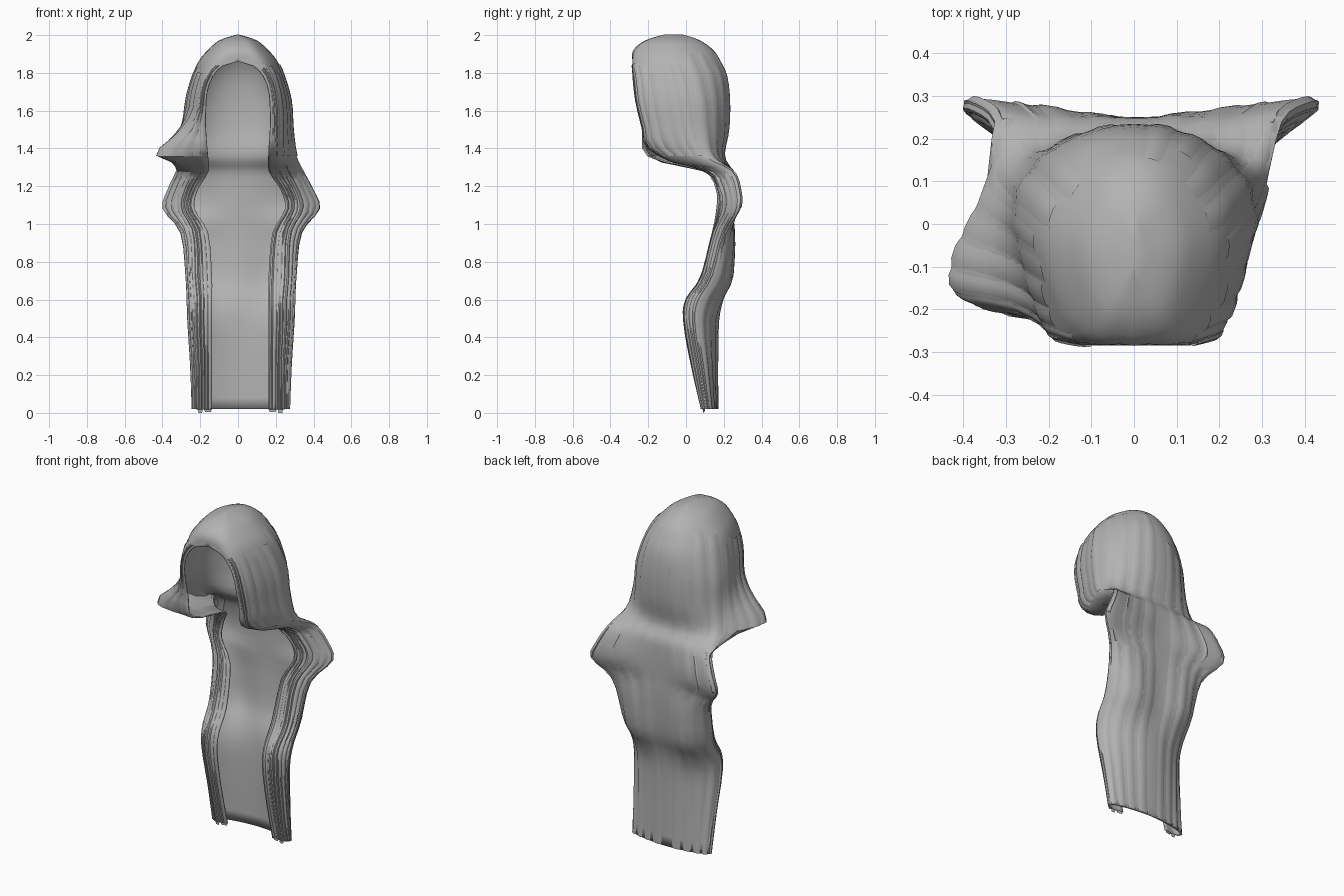
import bpy, bmesh, math, random
from mathutils import Vector

if "Cube" in bpy.data.objects:
    bpy.data.objects.remove(bpy.data.objects["Cube"])

random.seed(4)
grey = bpy.data.materials.new("hair grey")
grey.diffuse_color = (0.45, 0.45, 0.45, 1)
grey.use_nodes = True
grey.node_tree.nodes["Principled BSDF"].inputs["Base Color"].default_value = grey.diffuse_color

# Cross-section levels: z, back y, half width, y of widest point,
# front corner x and y, inner edge x and y
LEVELS = [
    (0.02, .165, .255, .12, .22, .09, .15, .10),
    (0.25, .165, .265, .09, .22, .04, .15, .04),
    (0.48, .17, .28, .06, .23, .00, .15, .00),
    (0.60, .188, .285, .08, .23, .01, .15, .02),
    (0.72, .225, .29, .15, .24, .09, .15, .09),
    (0.95, .245, .32, .21, .25, .15, .17, .15),
    (1.08, .245, .42, .28, .31, .20, .24, .17),
    (1.18, .245, .39, .28, .29, .19, .22, .17),
    (1.28, .24, .34, .24, .24, .12, .16, .10),
    (1.36, .20, .305, .10, .22, -.15, .16, -.20),
    (1.50, .225, .285, .05, .22, -.19, .17, -.23),
    (1.65, .23, .275, .03, .215, -.225, .17, -.265),
    (1.78, .215, .24, .00, .185, -.24, .14, -.28),
    (1.86, .18, .205, -.03, .14, -.255, .00, -.28),
    (1.92, .14, .155, -.05, .10, -.24, .00, -.275),
    (1.97, .07, .095, -.06, .06, -.19, .00, -.21),
    (2.00, -.02, .00, -.07, .00, -.10, .00, -.11),
]
TOP = len(LEVELS) - 1
# Roundness of the back by level index
ROUND = [(0, .66), (2, .7), (3, .9), (4, 1.2), (5, 1.2), (6, .3), (7, .3), (8, .75), (TOP, .76)]


def spline(a, b, c, d, f):
    return b + 0.5 * f * (c - a + f * (2*a - 5*b + 4*c - d + f * (3*(b - c) + d - a)))


def level(t):
    i = min(int(t), TOP - 1)
    rows = [LEVELS[max(0, min(TOP, i + k))] for k in (-1, 0, 1, 2)]
    return [spline(*v, t - i) for v in zip(*rows)]


def roundness(t):
    for (a, ra), (b, rb) in zip(ROUND, ROUND[1:]):
        if t <= b:
            return ra + (rb - ra) * (t - a) / (b - a)
    return ROUND[-1][1]


def surf(side, t, u):
    """Point on one half of the hair: u runs from the back centre to the front edge."""
    z, yb, w, ys, xf, yc, xi, yi = level(t)
    if z > 1.6:                                   # arch of the face opening
        xi = 0.17 * max(0, 1 - ((z - 1.6) / 0.26) ** 2.7) ** 0.5 if z < 1.86 else 0
    if t >= 13:
        xi = 0
    if side < 0:                                  # flicked-out lock on one side
        if z < 1.3:
            w *= 0.96
        flare = max(0, 1 - (z - 1.37) / 0.25) ** 1.6 if z > 1.37 else max(0, 1 - (1.37 - z) / 0.08)
        w += 0.03 * flare
        xf += (0.45 - xf) * flare
        yc += (-0.155 - yc) * flare
    else:                                         # tapered lock end on the other side
        taper = max(0, 1 - abs(z - 1.36) / 0.08)
        yc += 0.05 * taper
        yi += 0.06 * taper
    pts = [Vector((0, yb)), Vector((.62 * w, ys + roundness(t) * (yb - ys))), Vector((w, ys)),
           Vector((xf, yc)), Vector((xi, yi))]
    pts = [Vector((-pts[1].x, pts[1].y))] + pts + [pts[-1] * 2 - pts[-2]]
    k = min(int(u * 4), 3)
    p = spline(*pts[k:k + 4], u * 4 - k)
    shift = 0.012 * max(0, min(1, (1.4 - z) / 0.4))
    return Vector((side * max(0, p.x) + shift, p.y, z))


def finish(bm, name, thick):
    bmesh.ops.remove_doubles(bm, verts=bm.verts, dist=0.0008)
    bmesh.ops.recalc_face_normals(bm, faces=bm.faces)
    me = bpy.data.meshes.new(name)
    bm.to_mesh(me)
    bm.free()
    me.materials.append(grey)
    ob = bpy.data.objects.new(name, me)
    bpy.context.collection.objects.link(ob)
    if thick:
        mod = ob.modifiers.new("thickness", 'SOLIDIFY')
        mod.thickness = thick
        mod.offset = 0
    bpy.context.view_layer.objects.active = ob
    ob.select_set(True)
    bpy.ops.object.shade_smooth_by_angle(angle=math.radians(40))
    ob.select_set(False)


def grid(bm, rows):
    vs = [[bm.verts.new(p) for p in r] for r in rows]
    for a, b in zip(vs, vs[1:]):
        for i in range(len(a) - 1):
            bm.faces.new((a[i], a[i + 1], b[i + 1], b[i]))


# Main hair: hood around the head and the long sheet down the back
bm = bmesh.new()
for side in (1, -1):
    grid(bm, [[surf(side, r / 3, c / 16) for c in range(17)] for r in range(TOP * 3 + 1)])
finish(bm, "hair_shell", 0.008)


# Overlapping locks lying on the shell
def lock(bm, side, u0, u1, t0, t1, lift):
    n = max(4, int((t1 - t0) * 3))
    rows = []
    for r in range(n + 1):
        t = t0 + (t1 - t0) * r / n
        row = []
        for c in range(4):
            u = u0 + (u1 - u0) * c / 3
            p = surf(side, t, u)
            du = surf(side, t, min(1, u + .02)) - surf(side, t, max(0, u - .02))
            nrm = Vector((-du.y * side, du.x * side, 0))
            if nrm.length > 1e-6:
                nrm.normalize()
            if side * nrm.x < 0 and 0.3 < u < 0.6:
                nrm = -nrm
            row.append(p + nrm * lift * (1 if c in (1, 2) else 0.2))
        rows.append(row)
    grid(bm, rows)


bm = bmesh.new()
for side in (1, -1):
    for i in range(8):                            # front strands, hanging down
        u = 0.52 + i * 0.058
        lock(bm, side, u, min(1, u + .075), 0, random.uniform(7.5, 8.5), random.uniform(.006, .014))
    for i in range(8):                            # strands framing the face
        u = 0.5 + i * 0.06
        lock(bm, side, u, min(1, u + .075), 9, random.uniform(11.8, 13), random.uniform(.004, .012))
    for i in range(4):                            # broad strands at the back
        u = 0.04 + i * 0.11
        lock(bm, side, u, u + .11, 0, random.uniform(11, 14), random.uniform(.006, .009))
finish(bm, "hair_locks", 0)

# Ragged strand ends at the bottom of the front edges
bm = bmesh.new()
for side in (1, -1):
    for u0, u1, drop in ((.72, .84, .02), (.86, 1, .015)):
        a, b = surf(side, 0, u0), surf(side, 0, u1)
        down = Vector((0, 0, -drop))
        grid(bm, [[a, b], [a.lerp(b, .15) + down, a.lerp(b, .85) + down]])
finish(bm, "strand_tips", 0)
